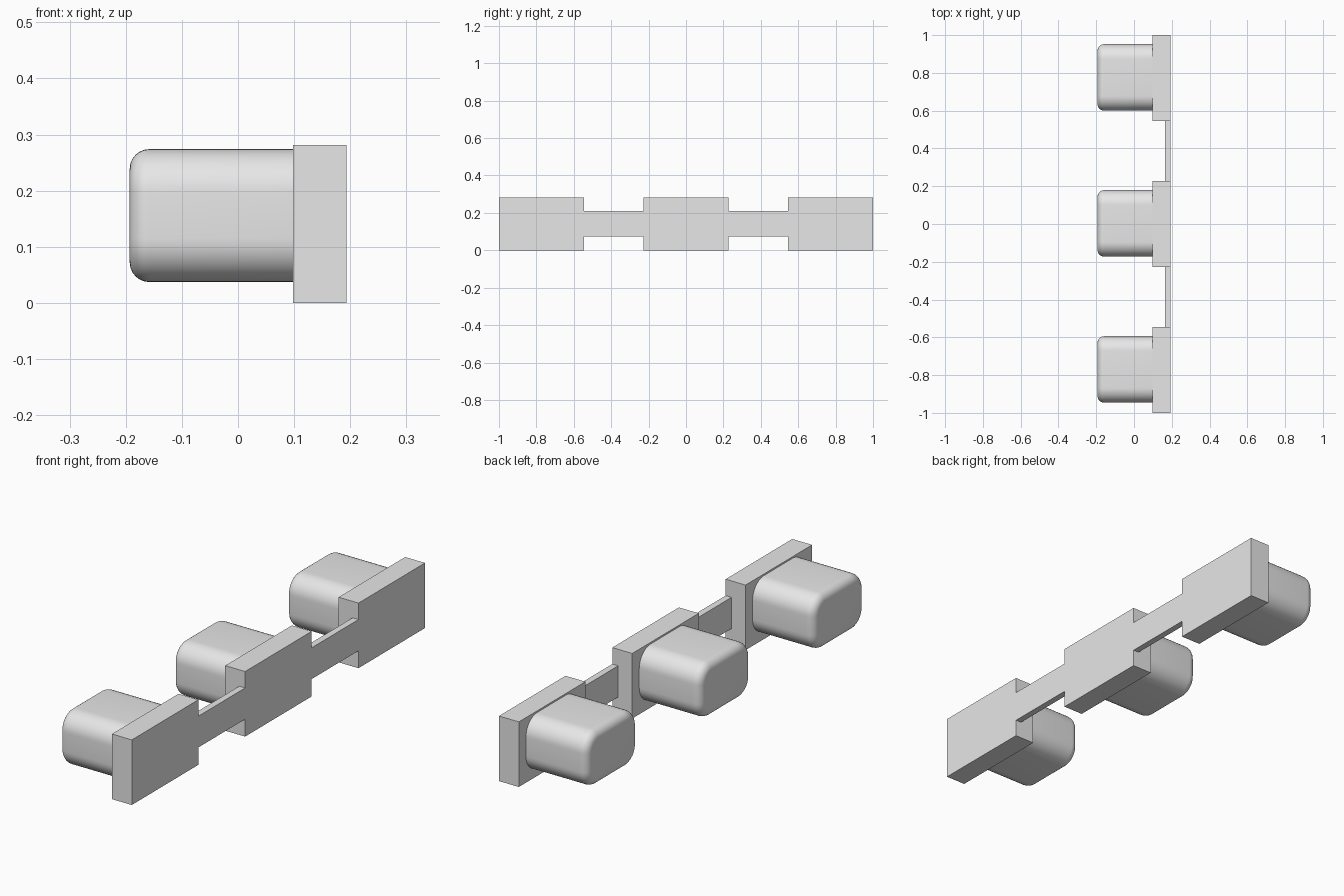
import bpy
import bmesh
from mathutils import Vector

cube = bpy.data.objects.get("Cube")
if cube:
    bpy.data.objects.remove(cube, do_unlink=True)

# Single plain grey material
GREY = (0.8, 0.8, 0.8, 1.0)
grey = bpy.data.materials.new("light_grey")
grey.use_nodes = True
grey.diffuse_color = GREY
for node in grey.node_tree.nodes:
    if node.type == "BSDF_PRINCIPLED":
        node.inputs["Base Color"].default_value = GREY


def box_mesh(low, high):
    """Axis-aligned box between two corners."""
    low, high = Vector(low), Vector(high)
    bm = bmesh.new()
    bmesh.ops.create_cube(bm, size=1)
    bmesh.ops.scale(bm, vec=high - low, verts=bm.verts)
    bmesh.ops.translate(bm, vec=(low + high) / 2, verts=bm.verts)
    return bm


def add_object(name, bm):
    mesh = bpy.data.meshes.new(name)
    bm.to_mesh(mesh)
    bm.free()
    mesh.materials.append(grey)
    obj = bpy.data.objects.new(name, mesh)
    bpy.context.collection.objects.link(obj)
    return obj


def add_knob(name, y):
    """Rounded-rectangle plug with a softened outer end."""
    bm = box_mesh((-0.193, y - 0.176, 0.037), (BLOCK_X, y + 0.176, 0.274))
    long_edges = [e for e in bm.edges
                  if abs(e.verts[0].co.x - e.verts[1].co.x) > 0.1]
    bmesh.ops.bevel(bm, geom=long_edges, offset=0.078, segments=10,
                    profile=0.5, affect="EDGES")
    end_edges = [e for e in bm.edges
                 if all(v.co.x < -0.19 for v in e.verts)]
    bmesh.ops.bevel(bm, geom=end_edges, offset=0.035, segments=6,
                    profile=0.5, affect="EDGES")
    obj = add_object(name, bm)
    bpy.ops.object.select_all(action="DESELECT")
    obj.select_set(True)
    bpy.context.view_layer.objects.active = obj
    bpy.ops.object.shade_smooth_by_angle(angle=0.6)


BLOCK_X, BACK_X = 0.098, 0.193
HALF_BLOCK = 0.227
SPACING = 1 - HALF_BLOCK

# Three mounting blocks, each carrying a knob
for label, step in (("front", -1), ("middle", 0), ("rear", 1)):
    y = step * SPACING
    add_object(label + "_block",
               box_mesh((BLOCK_X, y - HALF_BLOCK, 0),
                        (BACK_X, y + HALF_BLOCK, 0.281)))
    add_knob(label + "_knob", y + 0.003)

# Thin links joining the blocks, flush with their outer faces
for label, side in (("front", -1), ("rear", 1)):
    y = side * SPACING / 2
    half = SPACING / 2 - HALF_BLOCK
    add_object(label + "_link",
               box_mesh((0.165, y - half, 0.075), (BACK_X, y + half, 0.21)))
